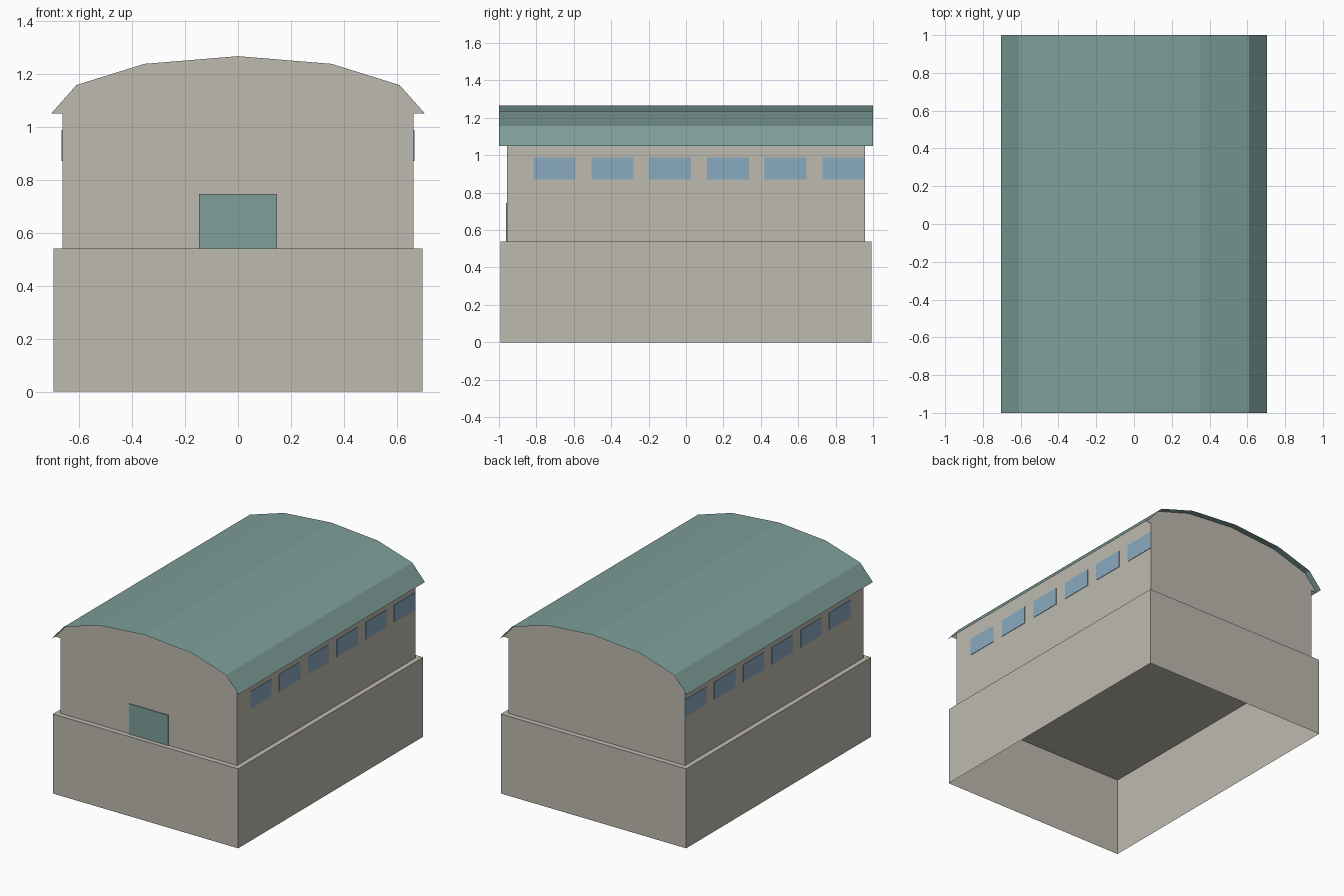
import bpy

cube = bpy.data.objects.get("Cube")
if cube:
    bpy.data.objects.remove(cube, do_unlink=True)


def material(name, color):
    mat = bpy.data.materials.new(name)
    mat.use_nodes = True
    mat.diffuse_color = (*color, 1)
    bsdf = next(n for n in mat.node_tree.nodes if n.type == 'BSDF_PRINCIPLED')
    bsdf.inputs["Base Color"].default_value = (*color, 1)
    return mat


stone = material("beige_plaster", (0.51, 0.49, 0.43))
teal = material("teal_metal", (0.21, 0.345, 0.32))
glass = material("blue_glass", (0.25, 0.405, 0.52))


def build(name, verts, faces, mat):
    mesh = bpy.data.meshes.new(name)
    mesh.from_pydata(verts, [], faces)
    mesh.materials.append(mat)
    obj = bpy.data.objects.new(name, mesh)
    bpy.context.collection.objects.link(obj)
    return obj


def box(name, low, high, mat, open_bottom=False):
    verts = [(x, y, z) for z in (low[2], high[2])
             for x, y in ((low[0], low[1]), (high[0], low[1]),
                          (high[0], high[1]), (low[0], high[1]))]
    faces = [(i, (i + 1) % 4, (i + 1) % 4 + 4, i + 4) for i in range(4)]
    faces.append((4, 5, 6, 7))
    if not open_bottom:
        faces.append((3, 2, 1, 0))
    return build(name, verts, faces, mat)


FLOOR, EAVE = 0.54, 1.05
WALL_X, WALL_Y = 0.663, 0.957

# Plinth, hollow underneath
box("plinth", (-0.697, -0.993, 0), (0.697, 0.993, FLOOR), stone, open_bottom=True)

# Faceted vault roof, a thin sheet that overhangs the gables
half = [(0.705, EAVE), (0.61, 1.157), (0.353, 1.237)]
arch = half + [(0, 1.266)] + [(-x, z) for x, z in reversed(half)]
n = len(arch)
build("roof", [(x, y, z) for y in (-1, 1) for x, z in arch],
      [(i, i + n, i + n + 1, i + 1)[::-1] for i in range(n - 1)], teal)

# Gable ends fill the whole arch, including the eave corners
outline = [(-WALL_X, FLOOR), (WALL_X, FLOOR), (WALL_X, EAVE)] + arch + [(-WALL_X, EAVE)]
for name, y in (("front_gable", -WALL_Y), ("back_gable", WALL_Y)):
    order = list(range(len(outline)))
    if y > 0:
        order.reverse()
    build(name, [(x, y, z) for x, z in outline], [order], stone)

# Side walls run up to the roof, each with a row of six windows
for name, s in (("left", 1), ("right", -1)):
    x = s * WALL_X
    build(name + "_wall",
          [(x, -s * WALL_Y, FLOOR), (x, s * WALL_Y, FLOOR),
           (x, s * WALL_Y, 1.095), (x, -s * WALL_Y, 1.095)],
          [(0, 1, 2, 3)], stone)
    for i in range(6):
        y = -0.815 + 0.309 * i
        xs = sorted((x, x + s * 0.003))
        box(f"{name}_window_{i + 1}", (xs[0], y, 0.87), (xs[1], y + 0.224, 0.987), glass)

# Front door
box("front_door", (-0.147, -WALL_Y - 0.006, FLOOR), (0.147, -WALL_Y, 0.745), teal)
